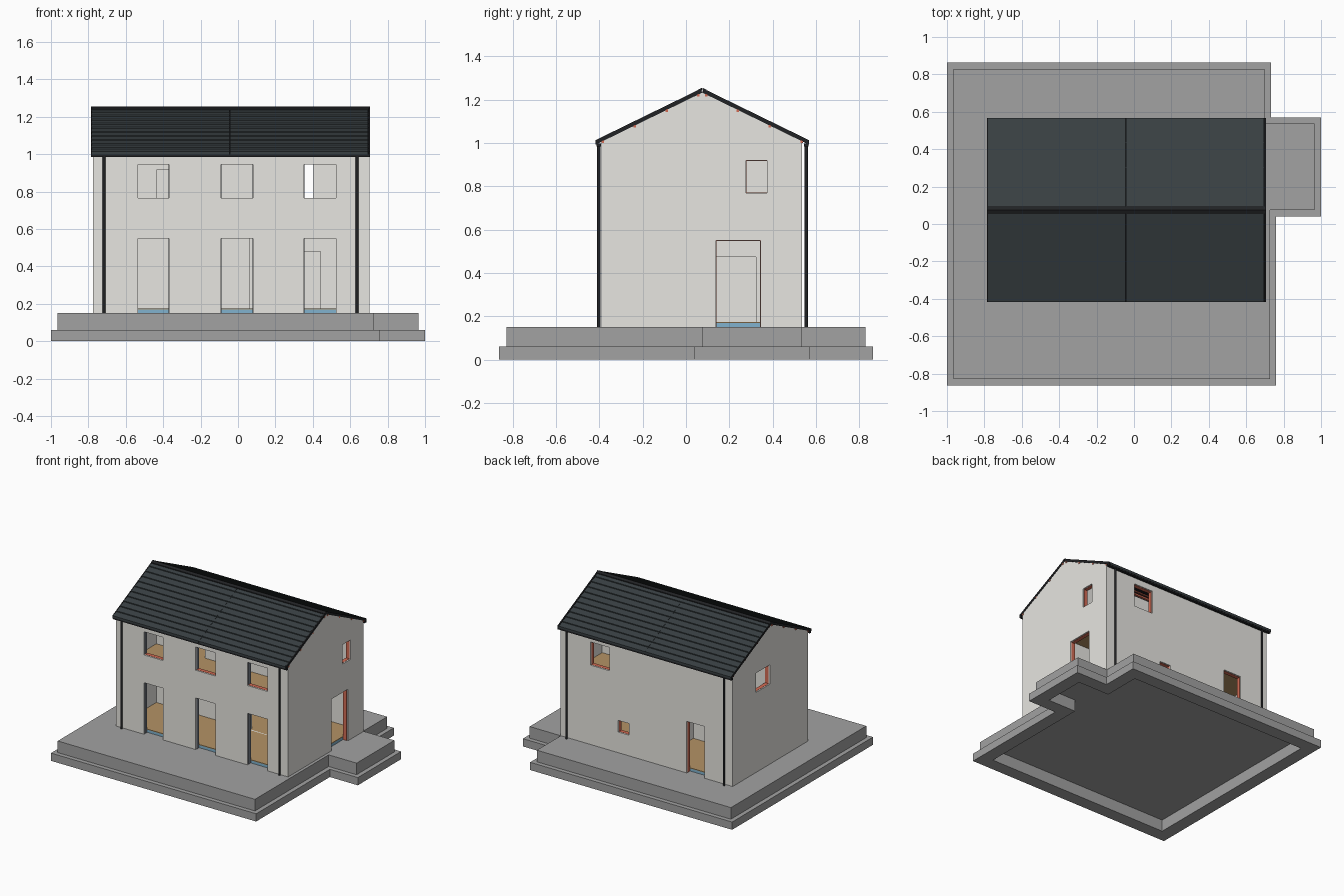
import bpy, bmesh
from mathutils import Matrix

if "Cube" in bpy.data.objects:
    bpy.data.objects.remove(bpy.data.objects["Cube"])


def material(name, rgb):
    m = bpy.data.materials.new(name)
    m.diffuse_color = (*rgb, 1)
    m.use_nodes = True
    m.node_tree.nodes["Principled BSDF"].inputs["Base Color"].default_value = m.diffuse_color
    return m


CONCRETE = material("concrete", (0.36, 0.36, 0.36))
RENDER = material("wall_render", (0.80, 0.79, 0.75))
TILE = material("tile", (0.04, 0.05, 0.055))
DARK = material("dark_metal", (0.015, 0.016, 0.018))
RED = material("red_frame", (0.65, 0.15, 0.09))
BLUE = material("insulation", (0.22, 0.45, 0.62))
SLATE = material("blue_grey", (0.20, 0.22, 0.26))
TIMBER = material("floor_timber", (0.46, 0.29, 0.13))


def finish(name, bm, mat):
    bmesh.ops.recalc_face_normals(bm, faces=bm.faces)
    me = bpy.data.meshes.new(name)
    bm.to_mesh(me)
    bm.free()
    ob = bpy.data.objects.new(name, me)
    if mat:
        me.materials.append(mat)
    bpy.context.collection.objects.link(ob)
    return ob


def boxes(name, spans, mat=None):
    """One object from boxes given as (x0, x1, y0, y1, z0, z1)."""
    bm = bmesh.new()
    for x0, x1, y0, y1, z0, z1 in spans:
        m = Matrix.Translation(((x0 + x1) / 2, (y0 + y1) / 2, (z0 + z1) / 2))
        bmesh.ops.create_cube(bm, size=1, matrix=m @ Matrix.Diagonal((x1 - x0, y1 - y0, z1 - z0, 1)))
    return finish(name, bm, mat)


def extrude(name, pts, vec, mat=None):
    bm = bmesh.new()
    f = bm.faces.new([bm.verts.new(p) for p in pts])
    r = bmesh.ops.extrude_face_region(bm, geom=[f])
    bmesh.ops.translate(bm, vec=vec, verts=[v for v in r["geom"] if isinstance(v, bmesh.types.BMVert)])
    return finish(name, bm, mat)


def prism(name, yz, x0, x1, mat=None):
    return extrude(name, [(x0, y, z) for y, z in yz], (x1 - x0, 0, 0), mat)


def cut(ob, cutter):
    m = ob.modifiers.new("cut", 'BOOLEAN')
    m.operation, m.solver, m.object = 'DIFFERENCE', 'EXACT', cutter
    me = bpy.data.meshes.new_from_object(ob.evaluated_get(bpy.context.evaluated_depsgraph_get()))
    ob.modifiers.clear()
    ob.data = me
    bpy.data.objects.remove(cutter)


# Stepped base: hollow footing ring and slab, with a side porch pad
def outline(d):
    return [(-1 + d, -.863 + d), (.76 - d, -.863 + d), (.76 - d, .04 + d), (1 - d, .04 + d),
            (1 - d, .57 - d), (.733 - d, .57 - d), (.733 - d, .863 - d), (-1 + d, .863 - d)]


def ring_step(name, sections, closed):
    """Sweep (inset, z) sections around the base outline; cap the ends if open."""
    bm = bmesh.new()
    loops = [[bm.verts.new((x, y, z)) for x, y in outline(d)] for d, z in sections]
    for k in range(len(loops) - (0 if closed else 1)):
        a, b = loops[k], loops[(k + 1) % len(loops)]
        for i in range(8):
            j = (i + 1) % 8
            bm.faces.new((a[i], a[j], b[j], b[i]))
    if not closed:
        bm.faces.new(loops[0])
        bm.faces.new(loops[-1])
    finish(name, bm, CONCRETE)


ring_step("footing", ((0, 0), (0, .06), (.10, .06), (.10, 0)), True)
ring_step("base_slab", ((.034, .15), (.034, .06), (.10, .06), (.10, .09)), False)

# House dimensions
X0, X1, Y0, Y1, T, G, RIDGE = -.775, .703, -.39, .535, .04, .15, .075


def roof_z(y):
    return .994 + .488 * (.49 - abs(y - RIDGE))


def house_profile(inset, bottom, lift):
    a, b = Y0 + inset, Y1 - inset
    return [(a, bottom), (b, bottom), (b, roof_z(b) + lift), (RIDGE, roof_z(RIDGE) + lift), (a, roof_z(a) + lift)]


# Openings: wall side, span along the wall, height span
COLS = [(-.535, -.37), (-.09, .08), (.353, .525)]
openings = [("front", a, b, *h) for a, b in COLS for h in ((G, .55), (.765, .945))]
openings += [("back", -.535, -.38, G, .55), ("back", .28, .445, .765, .945), ("back", .114, .208, .31, .40),
             ("right", .139, .343, G, .55), ("right", .278, .375, .77, .92), ("left", .08, .25, .77, .92)]


def place(side, u0, u1, d0, d1, z0, z1):
    """Box on a wall; d is depth measured inwards from the outer face."""
    if side == "front":
        return (u0, u1, Y0 + d0, Y0 + d1, z0, z1)
    if side == "back":
        return (u0, u1, Y1 - d1, Y1 - d0, z0, z1)
    if side == "right":
        return (X1 - d1, X1 - d0, u0, u1, z0, z1)
    return (X0 + d0, X0 + d1, u0, u1, z0, z1)


# Outer walls with gables
walls = prism("walls", house_profile(0, G, 0), X0, X1, RENDER)
cut(walls, prism("hollow", house_profile(T, G - .02, .04), X0 + T, X1 - T))
cut(walls, boxes("holes", [place(s, a, b, -.05, T + .02, z0 - (.01 if z0 == G else 0), z1)
                           for s, a, b, z0, z1 in openings]))

# Thin linings inside the openings
jambs, rails = {"front": [], "other": []}, []
w = .0015
for s, a, b, z0, z1 in openings:
    side = jambs["front" if s == "front" else "other"]
    side.append(place(s, a, a + w, .01, T, z0, z1))
    side.append(place(s, b - w, b, .01, T, z0, z1))
    rails.append(place(s, a + w, b - w, .01, T, z1 - w, z1))
    if z0 > G:
        rails.append(place(s, a + w, b - w, .01, T, z0, z0 + w))
boxes("front_jambs", jambs["front"], SLATE)
boxes("side_and_back_jambs", jambs["other"], RED)
boxes("sills_and_heads", rails, RED)

# Floors
inner = (X0 + T, X1 - T, Y0 + T, Y1 - T)
boxes("floor_insulation", [(*inner, G, .17)], BLUE)
boxes("ground_floor", [(*inner, .17, .175)], TIMBER)
boxes("upper_floor", [(*inner, .60, .63)], TIMBER)

# Inner partitions with doorways
spine = boxes("spine_wall", [(X0 + T, X1 - T, .05, .08, .17, 1.19)], RENDER)
cut(spine, boxes("holes", [(-.435, -.32, 0, .2, .63, .915), (.30, .40, 0, .2, .63, .95),
                           (.33, .44, 0, .2, .175, .48), (.065, .25, 0, .2, .175, .58)]))
cross = boxes("cross_wall", [(-.12, -.09, .08, Y1 - T, .17, 1.02)], RENDER)
cut(cross, boxes("holes", [(-.2, 0, .12, .324, .175, .475)]))

# Roof: sawtooth tile courses over an underlay, on purlins
N = 11
for label, s in (("front", -1), ("back", 1)):
    def pt(t, h, top=.003):
        d = .493 + (top - .493) * t
        return (RIDGE + s * d, roof_z(RIDGE + s * d) + h)

    def strip(t0, t1, h0, h1, top=.003):
        return [pt(t0, h0, top), pt(t0, h1, top), pt(t1, h1, top), pt(t1, h0, top)]

    saw = [pt(0, .006)]
    for i in range(N):
        saw += [pt(i / N, .021), pt((i + 1) / N, .014)]
    saw.append(pt(1, .006))
    for i, (a, b) in enumerate(((-.781, -.0455), (-.044, .695))):
        prism(f"{label}_tiles_{i}", saw, a, b, TILE)
    for i, (a, b) in enumerate(((-.785, -.781), (.697, .706))):
        prism(f"{label}_verge_{i}", strip(0, 1, .002, .021), a, b, DARK)
    prism(f"{label}_underlay", strip(0, 1, 0, .006, 0), -.783, .704, DARK)
    prism(f"{label}_ridge_trim", strip(.96, 1, .010, .023, .001), -.785, .706, DARK)
    for i, d in enumerate((.46, .312, .163, .018)):
        y = RIDGE + s * d
        z = roof_z(y)
        boxes(f"{label}_purlin_{i}", [(-.781, .706, y - .006, y + .006, z - .009, z + .003)], RED)
    # Gutter and two downpipes on each long side
    y = Y0 - .013 if s < 0 else Y1 + .020
    boxes(f"{label}_gutter", [(-.785, .706, y - .010, y + .010, .985, .998)], DARK)
    for i, x in enumerate((-.716, .637)):
        bm = bmesh.new()
        bmesh.ops.create_cone(bm, cap_ends=True, segments=12, radius1=.0075, radius2=.0075, depth=.84,
                              matrix=Matrix.Translation((x, y, .57)))
        finish(f"{label}_downpipe_{i}", bm, DARK)
